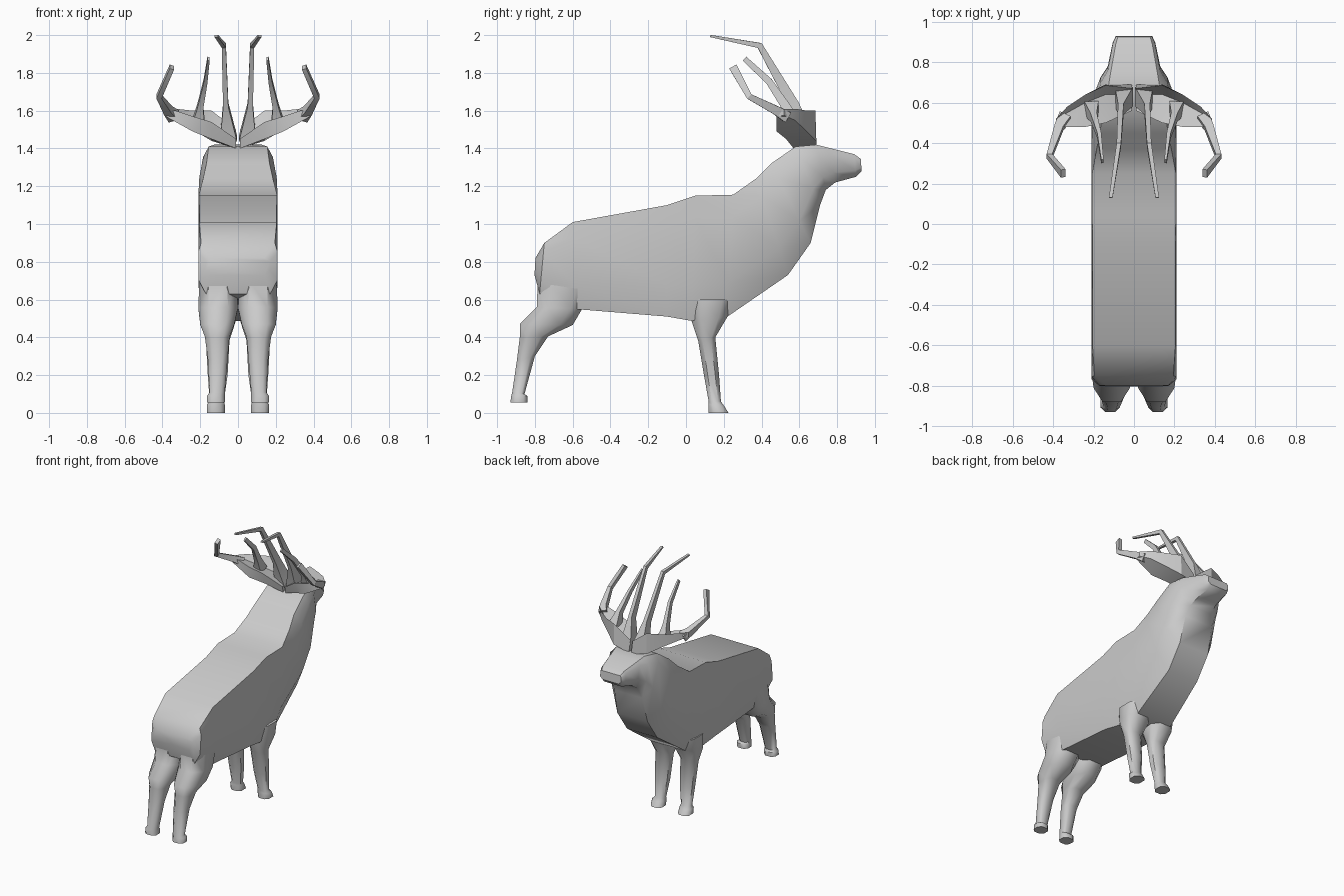
import bpy, bmesh, math
from mathutils import Vector


def loft(name, rings, mirror=False, angle=40):
    """Skin a list of equal-length point rings, cap both ends."""
    bm = bmesh.new()
    vs = [[bm.verts.new(p) for p in r] for r in rings]
    n = len(rings[0])
    for a, b in zip(vs, vs[1:]):
        for i in range(n):
            j = (i + 1) % n
            bm.faces.new((a[i], a[j], b[j], b[i]))
    bm.faces.new(vs[0])
    bm.faces.new(vs[-1])
    bmesh.ops.recalc_face_normals(bm, faces=bm.faces)
    me = bpy.data.meshes.new(name)
    bm.to_mesh(me)
    bm.free()
    ob = bpy.data.objects.new(name, me)
    bpy.context.collection.objects.link(ob)
    bpy.ops.object.select_all(action='DESELECT')
    ob.select_set(True)
    bpy.context.view_layer.objects.active = ob
    bpy.ops.object.shade_smooth_by_angle(angle=math.radians(angle))
    if mirror:
        m = ob.modifiers.new("Mirror", 'MIRROR')
        m.use_mirror_merge = False
    return ob


# Body, neck and head: top (y, z), bottom (y, z), half widths top / middle / bottom
body = [
    (-.797, .82, -.802, .73, .14, .17, .14),
    (-.75, .90, -.775, .63, .195, .21, .17),
    (-.60, 1.01, -.59, .55, .205, .21, .18),
    (-.10, 1.10, -.10, .51, .205, .21, .18),
    (.05, 1.15, .03, .487, .207, .21, .17),
    (.25, 1.155, .22, .51, .207, .21, .15),
    (.37, 1.24, .54, .73, .185, .21, .13),
    (.45, 1.32, .66, .90, .167, .205, .13),
    (.58, 1.41, .71, 1.10, .155, .185, .12),
    (.69, 1.42, .74, 1.18, .125, .165, .10),
    (.75, 1.405, .79, 1.22, .115, .13, .085),
    (.89, 1.37, .90, 1.25, .09, .105, .075),
    (.925, 1.345, .93, 1.28, .08, .09, .07),
]


def body_ring(ty, tz, by, bz, wt, w, wb):
    top, bot = Vector((0, ty, tz)), Vector((0, by, bz))
    half = [(wt, 0), (w, .18), (w, .72), (wb, 1)]
    pts = half + [(-x, t) for x, t in reversed(half)]
    return [top.lerp(bot, t) + Vector((x, 0, 0)) for x, t in pts]


loft("body_and_head", [body_ring(*r) for r in body])


# Legs: back edge (y, z), front edge (y, z), inner x, outer x
def leg_ring(ay, az, by, bz, xi, xo):
    a, b = Vector((0, ay, az)), Vector((0, by, bz))
    prof = [(.25, 0), (.75, 0), (1, .25), (1, .75), (.75, 1), (.25, 1), (0, .75), (0, .25)]
    return [a.lerp(b, t) + Vector((xi + (xo - xi) * u, 0, 0)) for u, t in prof]


front_leg = [
    (.02, .60, .25, .60, .02, .20),
    (.03, .485, .22, .51, .01, .20),
    (.065, .38, .155, .40, .045, .17),
    (.095, .20, .175, .20, .055, .16),
    (.12, .06, .185, .06, .075, .15),
    (.12, .045, .20, .04, .07, .165),
    (.12, 0, .225, 0, .07, .165),
]
hind_leg = [
    (-.785, .70, -.50, .66, .01, .205),
    (-.79, .56, -.55, .55, .0, .21),
    (-.88, .47, -.60, .465, .02, .20),
    (-.88, .40, -.73, .405, .045, .175),
    (-.895, .28, -.80, .30, .055, .16),
    (-.92, .11, -.855, .10, .07, .15),
    (-.925, .09, -.84, .09, .07, .165),
    (-.93, .055, -.84, .055, .07, .165),
]
loft("front_leg", [leg_ring(*r) for r in front_leg], True, 50)
loft("hind_leg", [leg_ring(*r) for r in hind_leg], True, 50)

# Antler palm: scooped sections stepping outwards in x
palm = [
    (.01, [(.69, 1.41), (.67, 1.50), (.64, 1.45), (.56, 1.45), (.57, 1.40)]),
    (.14, [(.69, 1.44), (.685, 1.60), (.64, 1.50), (.50, 1.54), (.53, 1.45)]),
    (.24, [(.63, 1.50), (.64, 1.60), (.60, 1.54), (.48, 1.57), (.48, 1.49)]),
    (.33, [(.575, 1.55), (.58, 1.61), (.55, 1.58), (.48, 1.60), (.48, 1.54)]),
    (.385, [(.52, 1.575), (.52, 1.61), (.51, 1.60), (.48, 1.60), (.48, 1.57)]),
]
loft("antler_palm", [[(x, y, z) for y, z in sec] for x, sec in palm], True, 30)


# Antler tines: four-sided tapering bars with one bend
def tine(name, path, radii):
    pts = [Vector(p) for p in path]
    rings = []
    for i, p in enumerate(pts):
        d = (pts[min(i + 1, len(pts) - 1)] - pts[max(i - 1, 0)]).normalized()
        u = d.cross(Vector((1, 0, 0))).normalized()
        v = d.cross(u)
        rx, ry = radii[i]
        rings.append([p + v * rx * a + u * ry * b
                      for a, b in ((1, 1), (-1, 1), (-1, -1), (1, -1))])
    loft(name, rings, True, 30)


tine("inner_tine", [(.05, .63, 1.45), (.065, .57, 1.63), (.075, .39, 1.945), (.115, .13, 1.995)],
     [(.045, .05), (.014, .03), (.011, .016), (.009, .006)])
tine("middle_tine", [(.21, .57, 1.53), (.20, .53, 1.62), (.172, .44, 1.755), (.156, .31, 1.875)],
     [(.035, .04), (.016, .024), (.01, .018), (.006, .014)])
tine("outer_tine", [(.34, .53, 1.57), (.37, .48, 1.60), (.418, .335, 1.675), (.35, .25, 1.83)],
     [(.03, .03), (.022, .024), (.014, .016), (.012, .022)])
